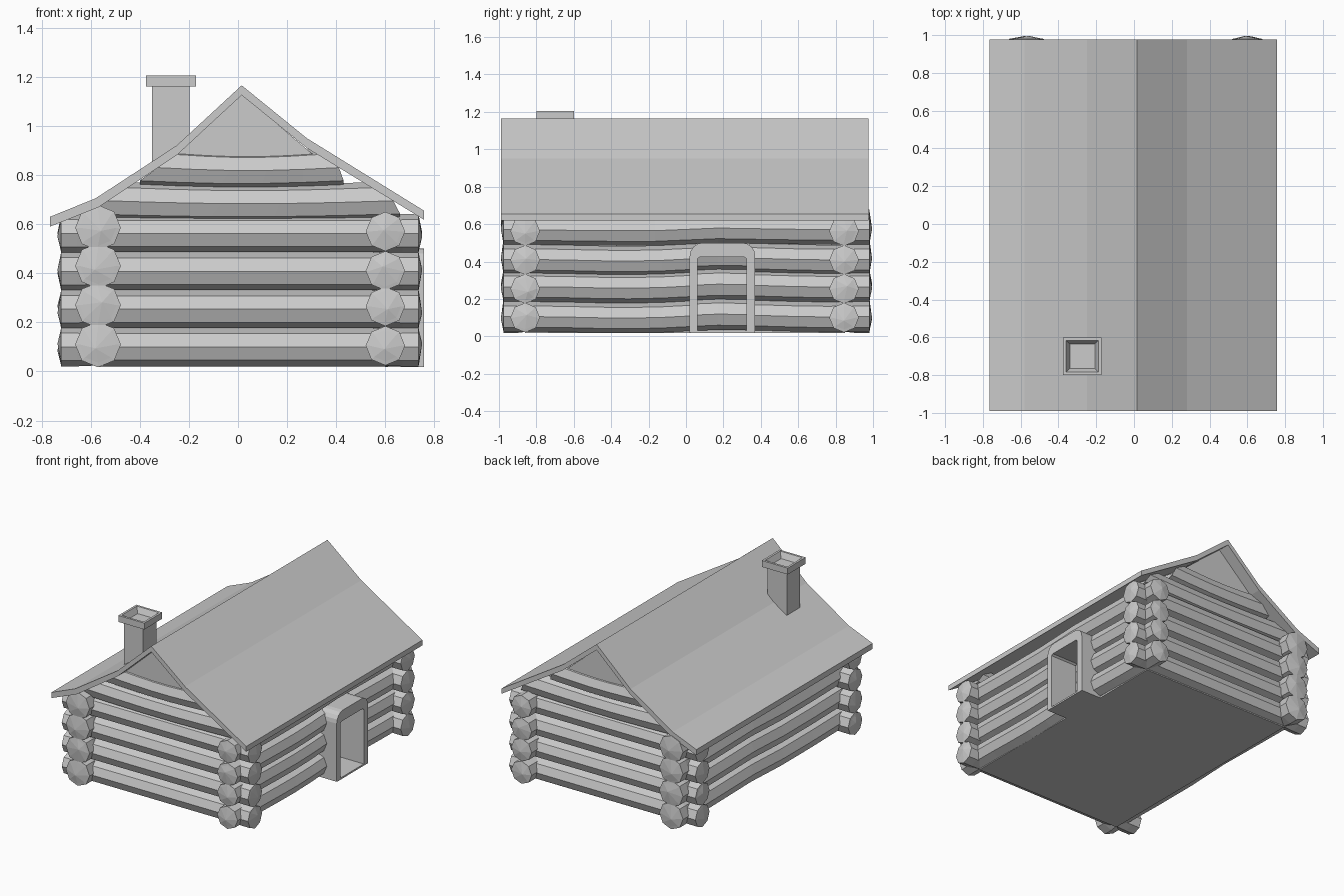
import bpy, bmesh, math, random

if "Cube" in bpy.data.objects:
    bpy.data.objects.remove(bpy.data.objects["Cube"])
random.seed(4)


def finish(name, bm):
    bmesh.ops.recalc_face_normals(bm, faces=bm.faces)
    me = bpy.data.meshes.new(name)
    bm.to_mesh(me)
    bm.free()
    ob = bpy.data.objects.new(name, me)
    bpy.context.collection.objects.link(ob)
    return ob


def box(name, x0, x1, y0, y1, z0, z1):
    bm = bmesh.new()
    bmesh.ops.create_cube(bm, size=1)
    for v in bm.verts:
        v.co = (x0 + (v.co.x + .5) * (x1 - x0), y0 + (v.co.y + .5) * (y1 - y0),
                z0 + (v.co.z + .5) * (z1 - z0))
    return finish(name, bm)


def prism(name, pts, a, b, axis):
    """Extrude a closed outline along x or y."""
    bm = bmesh.new()
    put = (lambda p, t: (t, p[0], p[1])) if axis == 'x' else (lambda p, t: (p[0], t, p[1]))
    f = bm.faces.new([bm.verts.new(put(p, a)) for p in pts])
    ext = bmesh.ops.extrude_face_region(bm, geom=[f])
    for v in ext['geom']:
        if isinstance(v, bmesh.types.BMVert):
            v.co['xyz'.index(axis)] = b
    return finish(name, bm)


def skin(bm, rings, tips):
    """Bridge rings of points and fan each end to a tip point."""
    vr = [[bm.verts.new(p) for p in r] for r in rings]
    n = len(vr[0])
    for r, s in zip(vr, vr[1:]):
        for i in range(n):
            bm.faces.new((r[i], r[(i + 1) % n], s[(i + 1) % n], s[i]))
    for r, t in zip((vr[0], vr[-1]), tips):
        tv = bm.verts.new(t)
        for i in range(n):
            bm.faces.new((r[i], r[(i + 1) % n], tv))


def octagon(c, z, r, t, axis):
    pts = []
    for k in range(8):
        u, w = c + r * math.cos(k * math.pi / 4), z + r * math.sin(k * math.pi / 4)
        pts.append((t, u, w) if axis == 'x' else (u, t, w))
    return pts


def log(name, axis, c, z, a, b, r, body, sag, flare=(True, True)):
    """Eight-sided log with flared, slightly domed cut ends."""
    st = [(a + .012, r * .8), (a + .015, r), (a + .08, r), (a + .15, body)] if flare[0] \
        else [(a, body)]
    lo, hi = st[-1][0], (b - .15 if flare[1] else b)
    st += [(lo + (hi - lo) * i / 5, body) for i in range(1, 5)]
    st += [(b - .15, body), (b - .08, r), (b - .015, r), (b - .012, r * .8)] if flare[1] \
        else [(b, body)]
    rings = [octagon(c, z + sag(t), q, t, axis) for t, q in st]
    j, k = random.uniform(-.02, .02), random.uniform(-.02, .02)
    tips = [(t, c + j, z + k) if axis == 'x' else (c + j, t, z + k) for t in (a, b)]
    bm = bmesh.new()
    skin(bm, rings, tips)
    finish(name, bm)


def flat(t):
    return 0


def wave(t):
    return .013 * math.sin((t + .05) * 4.5) * max(0, 1 - abs(t) / .9)


# Long side walls; the right one is split by the doorway
for i, (zl, zr) in enumerate(zip((.11, .27, .43, .585), (.105, .265, .41, .57))):
    log(f"left_wall_log_{i}", 'y', -.57, zl, -.99, .995, .093, .084, wave)
    if i < 3:
        log(f"right_wall_log_front_{i}", 'y', .6, zr, -.99, .05, .08, .08, wave, (True, False))
        log(f"right_wall_log_back_{i}", 'y', .6, zr, .34, .995, .08, .08, wave, (False, True))
    else:
        log(f"right_wall_log_{i}", 'y', .6, zr, -.99, .995, .08, .08, wave)

# Front and back walls
for side, y in (("front", -.86), ("back", .845)):
    for i in range(4):
        log(f"{side}_wall_log_{i}", 'x', y, .1 + .154 * i, -.735, .75, .079, .076, flat)


# Underside of the roof, used to trim the gable logs
LEFT = [(.59, -.76), (.67, -.57), (.88, -.25), (1.125, .015)]
RIGHT = [(.62, .755), (.91, .28), (1.125, .015)]


def edge(tab, z):
    for (z0, x0), (z1, x1) in zip(tab, tab[1:]):
        if z <= z1:
            return x0 + (x1 - x0) * (z - z0) / (z1 - z0)
    return tab[-1][1]


# Gable logs shortened to the roof slope, with a flat triangle at the peak
for side, y in (("front", -.86), ("back", .845)):
    for i, (z, lo, hi) in enumerate(((.695, -.62, .66), (.83, -.4, .43))):
        rings = []
        for s in range(6):
            ring = []
            for x, u, w in octagon(y, z, .075, 0, 'x'):
                l, h = max(lo, edge(LEFT, w)), min(hi, edge(RIGHT, w))
                f = s / 5
                ring.append((l + (h - l) * f, u, w - .012 * math.sin(math.pi * f)))
            rings.append(ring)
        tips = [[sum(p[k] for p in r) / 8 for k in range(3)] for r in (rings[0], rings[-1])]
        bm = bmesh.new()
        skin(bm, rings, tips)
        finish(f"{side}_gable_log_{i}", bm)
    prism(f"{side}_gable_peak", [(-.26, .87), (.015, .87), (.31, .88), (.015, 1.13)],
          y - .045, y + .045, 'y')

# Roof slab with bent slopes
prism("roof", [(-.765, .63), (-.58, .705), (-.25, .92), (.015, 1.165), (.28, .95), (.757, .655),
               (.757, .618), (.28, .91), (.015, 1.125), (-.25, .88), (-.57, .668), (-.765, .59)],
      -.99, .977, 'y')

# Floor and doorstep
box("floor", -.57, .6, -.86, .85, .018, .03)
box("doorstep", .59, .757, .025, .37, .018, .03)

# Rounded door frame
arch = []
for cy, a0 in ((.3, 0), (.09, 90)):
    for k in range(5):
        a = math.radians(a0 + 22.5 * k)
        arch.append((cy + .07 * math.cos(a), .43 + .07 * math.sin(a)))
prism("door_frame", [(.37, .02)] + arch + [(.02, .02), (.062, .02), (.062, .415), (.075, .425),
      (.31, .425), (.323, .415), (.323, .02)], .55, .757, 'x')

# Chimney with a hollow cap
box("chimney", -.35, -.198, -.775, -.625, .8, 1.165)
cap = box("chimney_cap", -.375, -.172, -.8, -.6, 1.16, 1.205)
bm = bmesh.new()
bm.from_mesh(cap.data)
bm.faces.ensure_lookup_table()
top = max(bm.faces, key=lambda f: f.calc_center_median().z)
bmesh.ops.inset_individual(bm, faces=[top], thickness=.022)
bmesh.ops.inset_individual(bm, faces=[top], thickness=.028, depth=-.04)
bm.to_mesh(cap.data)
bm.free()
